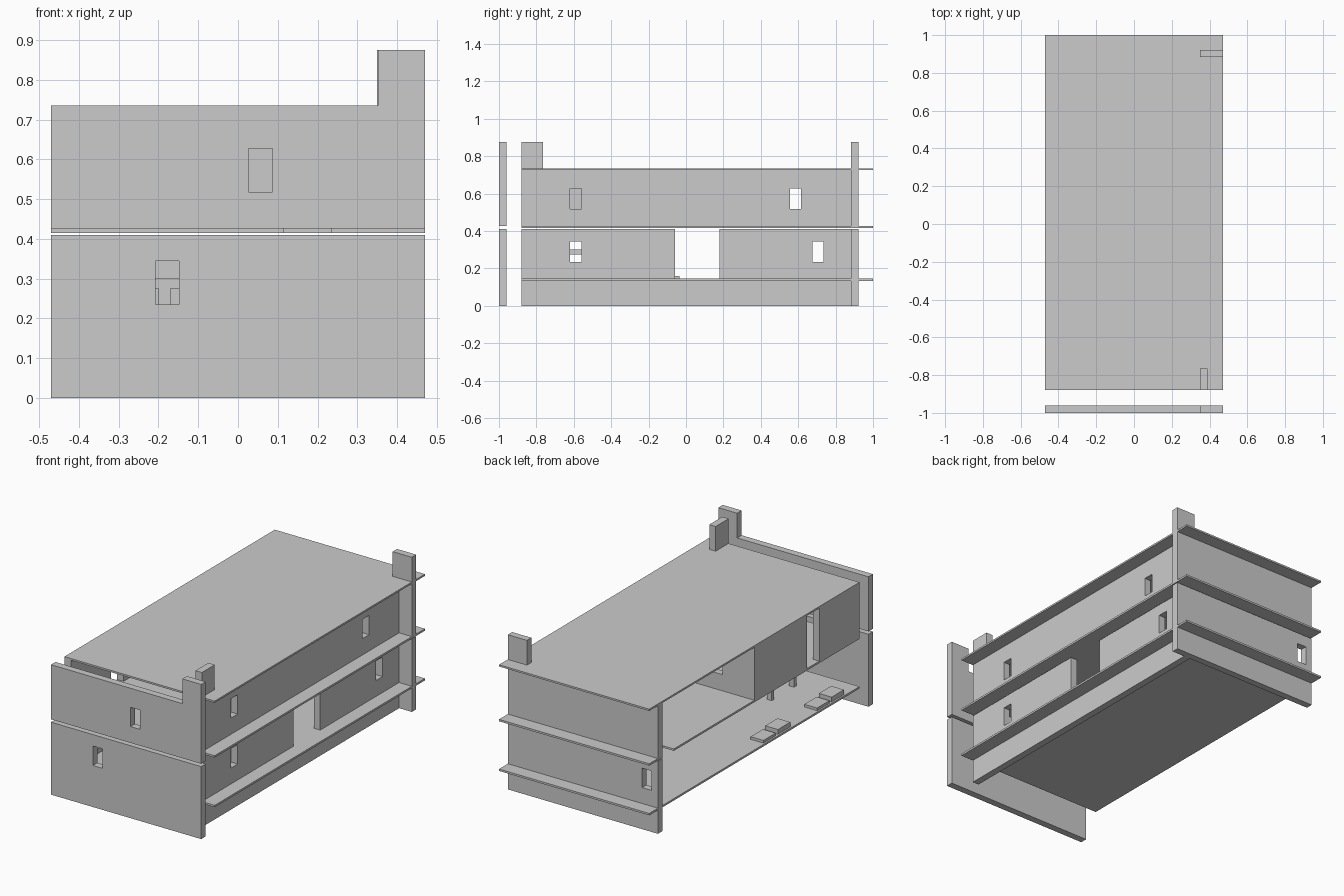
import bpy

cube = bpy.data.objects.get("Cube")
if cube:
    bpy.data.objects.remove(cube, do_unlink=True)

grey = bpy.data.materials.new("light_grey")
grey.use_nodes = True
grey.diffuse_color = (0.6, 0.6, 0.6, 1)
grey.node_tree.nodes["Principled BSDF"].inputs["Base Color"].default_value = (0.6, 0.6, 0.6, 1)


def box(name, x, y, z):
    """Box from its (low, high) range on each axis."""
    corners = [(a, b, c) for a in x for b in y for c in z]
    faces = [(0, 1, 3, 2), (4, 6, 7, 5), (0, 4, 5, 1),
             (2, 3, 7, 6), (0, 2, 6, 4), (1, 5, 7, 3)]
    mesh = bpy.data.meshes.new(name)
    mesh.from_pydata(corners, [], faces)
    mesh.materials.append(grey)
    obj = bpy.data.objects.new(name, mesh)
    bpy.context.collection.objects.link(obj)
    return obj


def cut(obj, *ranges):
    """Cut a box-shaped opening out of a part."""
    cutter = box("cutter", *ranges)
    mod = obj.modifiers.new("opening", "BOOLEAN")
    mod.operation, mod.solver, mod.object = "DIFFERENCE", "EXACT", cutter
    deps = bpy.context.evaluated_depsgraph_get()
    mesh = bpy.data.meshes.new_from_object(obj.evaluated_get(deps))
    obj.modifiers.clear()
    obj.data = mesh
    bpy.data.objects.remove(cutter, do_unlink=True)


# Shared sizes
WIDE = (-0.47, 0.47)
FRONT, BACK = (-1.0, -0.96), (0.883, 0.922)
SIDE = (0.35, 0.39)
OPEN = (-0.47, -0.43)
LOWER, UPPER = (0.145, 0.41), (0.426, 0.735)
LOW_WINDOW, HIGH_WINDOW = (0.235, 0.345), (0.518, 0.627)
CHIMNEY = (0.735, 0.875)
THROUGH = (-2, 2)

# Floors and roof, overhanging the side and back walls
lower_floor = box("lower_floor", WIDE, (-0.88, 1), (0.134, 0.145))
upper_floor = box("upper_floor", WIDE, (-0.88, 1), (0.415, 0.426))
roof = box("roof", WIDE, (-0.88, 1), (0.725, 0.735))
cut(upper_floor, (0.115, 0.235), (-1, -0.77), THROUGH)
cut(upper_floor, (-0.6, -0.2), (0.78, 0.88), THROUGH)

# Detached front wall in two storeys
front_lower = box("front_wall_lower", WIDE, FRONT, (0, 0.41))
cut(front_lower, (-0.208, -0.148), THROUGH, LOW_WINDOW)
front_upper = box("front_wall_upper", WIDE, FRONT, (0.426, 0.875))
cut(front_upper, (-1, 0.352), THROUGH, (0.735, 1))
cut(front_upper, (0.027, 0.087), THROUGH, HIGH_WINDOW)

# Back wall
back_lower = box("back_wall_lower", WIDE, BACK, (0, 0.41))
cut(back_lower, (-0.43, -0.37), THROUGH, LOW_WINDOW)
back_upper = box("back_wall_upper", WIDE, BACK, UPPER)
box("back_chimney", (0.35, 0.47), BACK, CHIMNEY)

# Side wall with its plinth, doorway, windows and chimney
RUN = (-0.88, 0.883)
box("side_plinth", SIDE, RUN, (0, 0.134))
side_lower = box("side_wall_lower", SIDE, RUN, LOWER)
cut(side_lower, THROUGH, (-0.06, 0.178), (0, 1))
side_upper = box("side_wall_upper", SIDE, RUN, (0.426, 0.725))
for wall, y, height in ((side_lower, -0.59, LOW_WINDOW), (side_lower, 0.705, LOW_WINDOW),
                        (side_upper, -0.59, HIGH_WINDOW), (side_upper, 0.585, HIGH_WINDOW)):
    cut(wall, THROUGH, (y - 0.03, y + 0.03), height)
box("side_chimney", SIDE, (-0.88, -0.765), CHIMNEY)

# Upper panels on the open side and the cross wall behind them
for i, y in enumerate(((-0.41, 0.06), (-0.88, -0.52))):
    box(f"open_side_panel_{i + 1}", OPEN, y, (0.426, 0.725))
cross_wall = box("upper_cross_wall", (-0.43, 0.35), (0.02, 0.06), (0.426, 0.725))
cut(cross_wall, (-0.27, -0.21), THROUGH, HIGH_WINDOW)

# Low floor blocks in pairs along the open edge
for i, y in enumerate((-0.155, -0.635)):
    box(f"floor_block_{i + 1}_a", (-0.46, -0.38), (y - 0.12, y - 0.01), (0.145, 0.172))
    box(f"floor_block_{i + 1}_b", (-0.46, -0.38), (y + 0.01, y + 0.12), (0.145, 0.16))

# Table in the lower room
box("table_top", (-0.25, -0.12), (-0.7, -0.48), (0.275, 0.3))
for i, y in enumerate((-0.7, -0.5)):
    box(f"table_leg_{i + 1}", (-0.2, -0.17), (y, y + 0.02), (0.145, 0.275))
